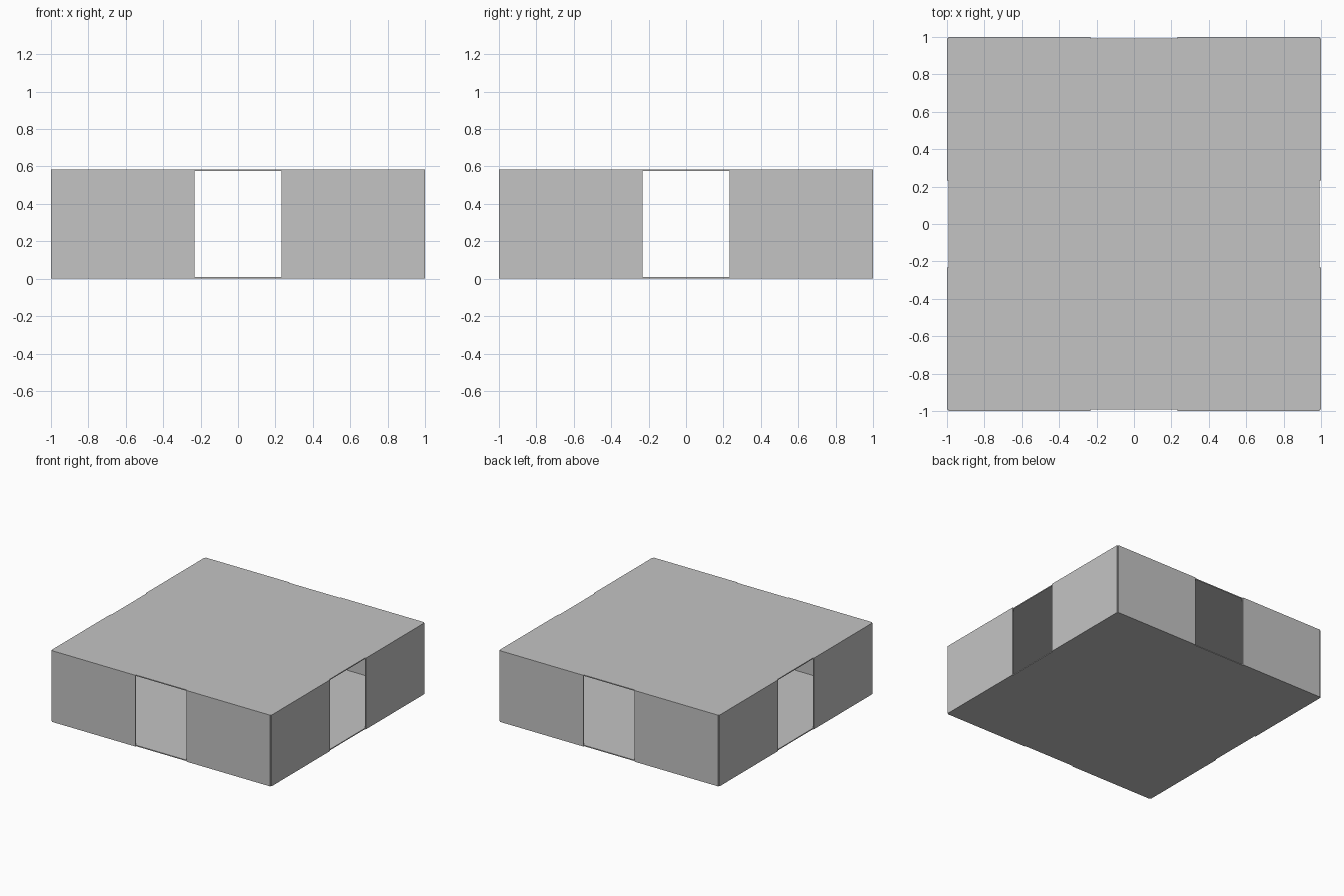
import bpy
from math import pi
from mathutils import Matrix, Vector

cube = bpy.data.objects.get("Cube")
if cube:
    bpy.data.objects.remove(cube, do_unlink=True)

HALF = 1.0        # outer half width
HEIGHT = 0.585
THICK = 0.008     # panel thickness
DOOR = 0.232      # half width of each opening
INNER = HALF - THICK

grey = bpy.data.materials.new("plain_grey")
grey.use_nodes = True
grey.diffuse_color = (0.55, 0.55, 0.55, 1)
grey.node_tree.nodes["Principled BSDF"].inputs["Base Color"].default_value = grey.diffuse_color


def box(name, low, high, turn=0.0):
    """Box between two corners, turned about the vertical axis."""
    low, high = Vector(low), Vector(high)
    bpy.ops.mesh.primitive_cube_add(size=1)
    obj = bpy.context.object
    obj.name = name
    obj.data.transform(Matrix.Rotation(turn, 4, "Z")
                       @ Matrix.Translation((low + high) / 2)
                       @ Matrix.Diagonal((*(high - low), 1)))
    obj.data.materials.append(grey)
    return obj


# Floor and ceiling slabs, set between the walls
box("floor", (-INNER, -INNER, 0), (INNER, INNER, THICK))
box("ceiling", (-INNER, -INNER, HEIGHT - THICK), (INNER, INNER, HEIGHT))

# Two wall panels on each side, leaving a full-height doorway between them
for i, side in enumerate(("front", "left", "back", "right")):
    for label, x0, x1 in (("a", -INNER, -DOOR), ("b", DOOR, INNER)):
        box(f"{side}_wall_{label}", (x0, -HALF, 0), (x1, -INNER, HEIGHT), i * pi / 2)
